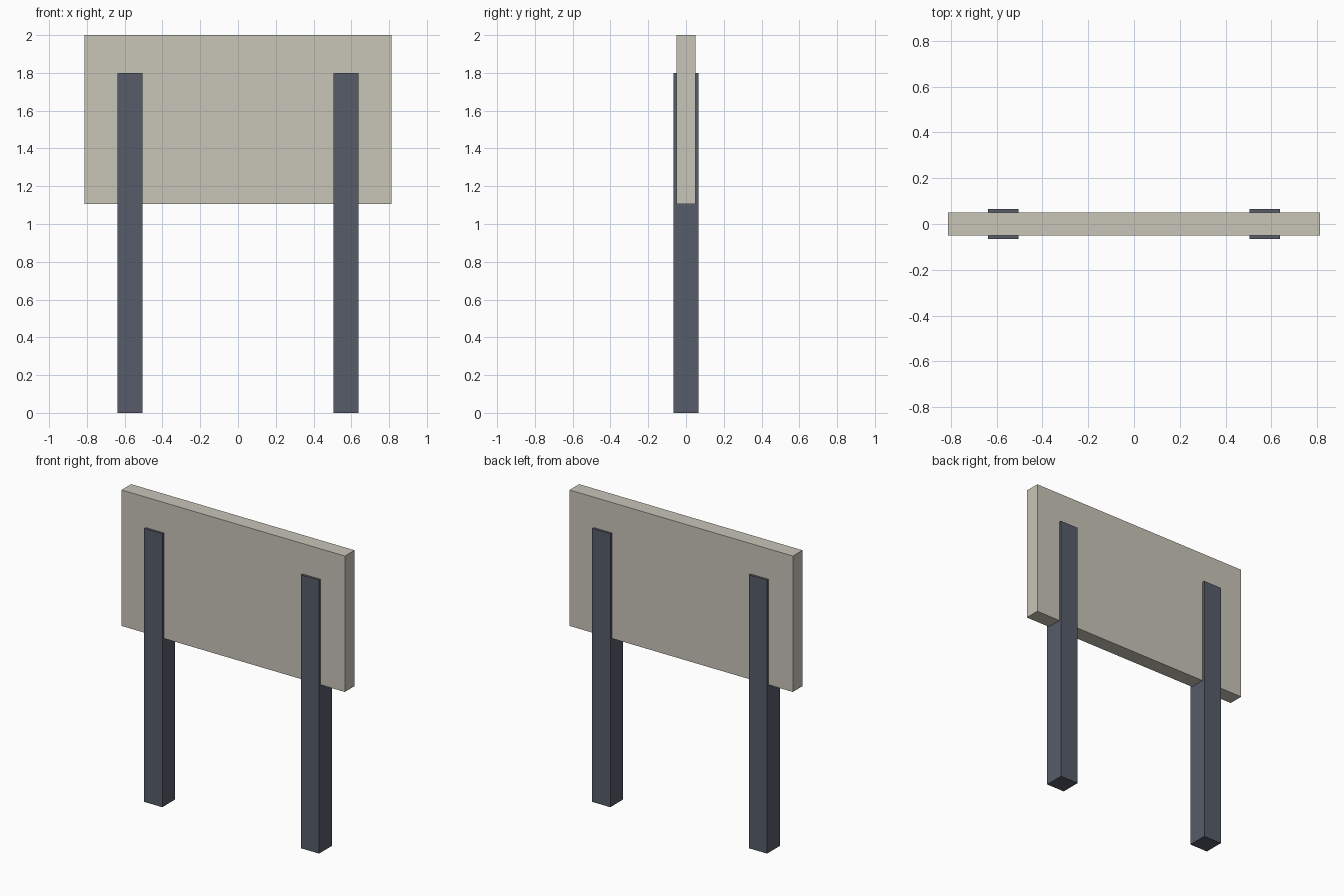
import bpy

cube = bpy.data.objects.get("Cube")
if cube:
    bpy.data.objects.remove(cube, do_unlink=True)


def make_material(name, rgb):
    mat = bpy.data.materials.new(name)
    mat.use_nodes = True
    color = (*rgb, 1.0)
    mat.diffuse_color = color
    mat.node_tree.nodes["Principled BSDF"].inputs["Base Color"].default_value = color
    return mat


def make_box(name, size, location, mat):
    bpy.ops.mesh.primitive_cube_add(size=1, location=location)
    box = bpy.context.object
    box.name = name
    box.scale = size
    bpy.ops.object.transform_apply(location=False, rotation=False, scale=True)
    box.data.materials.append(mat)
    return box


panel_color = make_material("warm light grey", (0.58, 0.56, 0.48))
post_color = make_material("dark slate", (0.095, 0.107, 0.144))

# Sign panel
panel_bottom, panel_top = 1.105, 2.0
make_box("sign_panel", (1.626, 0.1, panel_top - panel_bottom),
         (0, 0, (panel_top + panel_bottom) / 2), panel_color)

# Square posts, slightly thicker than the panel they carry
post_width, post_height = 0.132, 1.8
for side, sign in (("left", 1), ("right", -1)):
    make_box(side + "_post", (post_width, post_width, post_height),
             (sign * 0.571, 0, post_height / 2), post_color)
